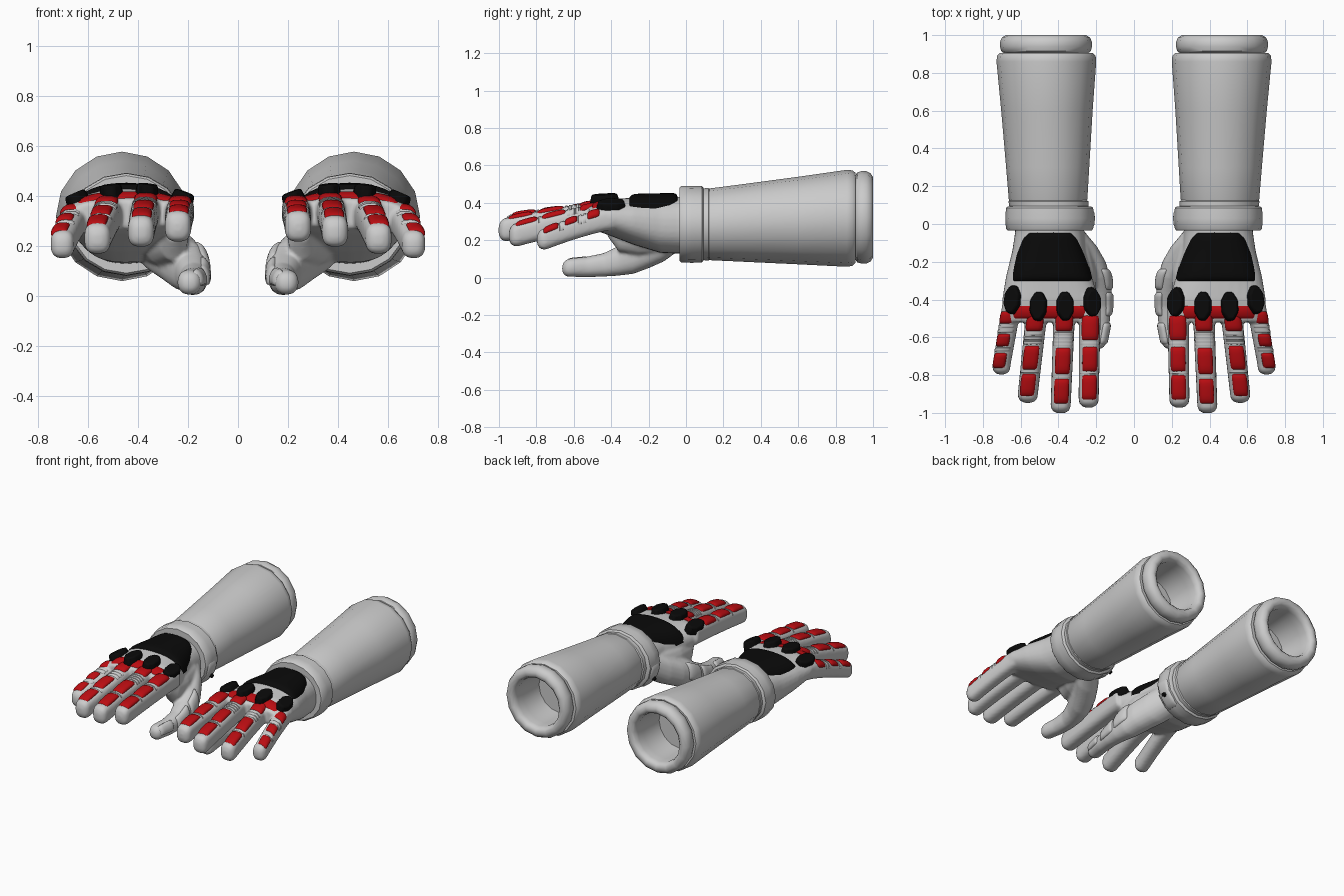
import bpy, bmesh, math
from mathutils import Vector, Matrix

if "Cube" in bpy.data.objects:
    bpy.data.objects.remove(bpy.data.objects["Cube"])


def material(name, rgb):
    m = bpy.data.materials.new(name)
    m.diffuse_color = (*rgb, 1)
    m.use_nodes = True
    m.node_tree.nodes["Principled BSDF"].inputs["Base Color"].default_value = m.diffuse_color
    return m


RED = material("red", (0.5, 0.004, 0.006))
BLACK = material("black", (0.003, 0.003, 0.003))


# Sections are (y, centre x, centre z, radius x, radius z)
def sec(secs, y):
    for a, b in zip(secs, secs[1:]):
        if min(a[0], b[0]) <= y <= max(a[0], b[0]) and a[0] != b[0]:
            t = (y - a[0]) / (b[0] - a[0])
            return [p + (q - p) * t for p, q in zip(a, b)]
    return secs[-1]


def on_section(s, ang, n=2.0):
    c, k = math.cos(ang), math.sin(ang)
    return Vector((s[1] + s[3] * math.copysign(abs(c) ** (2 / n), c), s[0],
                   s[2] + s[4] * math.copysign(abs(k) ** (2 / n), k)))


def add_loft(bm, secs, sides=16, n=2.0):
    rings = [[bm.verts.new(on_section(s, 2 * math.pi * i / sides, n)) for i in range(sides)] for s in secs]
    for a, b in zip(rings, rings[1:]):
        for i in range(sides):
            j = (i + 1) % sides
            bm.faces.new((a[i], a[j], b[j], b[i]))
    bm.faces.new(rings[0])
    bm.faces.new(rings[-1])


def finish(name, bm, mat=None, angle=40, fuse=False, bevel=0):
    bmesh.ops.recalc_face_normals(bm, faces=bm.faces[:])
    me = bpy.data.meshes.new(name)
    bm.to_mesh(me)
    bm.free()
    ob = bpy.data.objects.new(name, me)
    bpy.context.collection.objects.link(ob)
    if mat:
        me.materials.append(mat)
    bpy.ops.object.select_all(action='DESELECT')
    ob.select_set(True)
    bpy.context.view_layer.objects.active = ob
    if fuse:
        m = ob.modifiers.new("fuse", 'REMESH')
        m.mode, m.voxel_size, m.use_smooth_shade = 'VOXEL', 0.009, True
        m = ob.modifiers.new("soften", 'SMOOTH')
        m.factor, m.iterations = 0.5, 5
    else:
        bpy.ops.object.shade_smooth_by_angle(angle=math.radians(angle))
    if bevel:
        m = ob.modifiers.new("bevel", 'BEVEL')
        m.width, m.segments = bevel, 2
    ob.modifiers.new("pair", 'MIRROR')
    return ob


def loft(name, secs, **kw):
    bm = bmesh.new()
    add_loft(bm, secs)
    return finish(name, bm, **kw)


# Pillow-shaped patch on a surface f(u, v) -> (point, normal), edges sunk in
def add_patch(bm, f, h, nu=10, nv=10, power=6):
    def ease(i, n):
        return math.sin(math.pi / 2 * (2 * i / n - 1))
    grid = []
    for j in range(nv + 1):
        row = []
        for i in range(nu + 1):
            u, v = ease(i, nu), ease(j, nv)
            p, nrm = f(u, v)
            rise = math.sqrt(max(0, (1 - abs(u) ** power) * (1 - abs(v) ** power)))
            row.append(bm.verts.new(p + nrm * ((h + 0.012) * rise - 0.012)))
        grid.append(row)
    for a, b in zip(grid, grid[1:]):
        for i in range(nu):
            bm.faces.new((a[i], a[i + 1], b[i + 1], b[i]))


def wrap(secs, y0, y1, mid, half, n=2.0):
    def f(u, v):
        s = sec(secs, (y0 + y1) / 2 + (y1 - y0) / 2 * v)
        a = math.radians(mid - half * u)
        return on_section(s, a, n), Vector((math.cos(a), 0, math.sin(a)))
    return f


def tipped(secs, length):
    # Round off the end of a finger
    y, x, z, rx, rz = secs[-1]
    out = list(secs)
    for k in (0.35, 0.65, 0.85, 0.96, 1.0):
        q = max(0.3, (1 - k ** 2.5) ** .4)
        out.append((y - length * k, x, z - 0.005 * k, rx * q, rz * q))
    return out


# Sleeve with rolled end and hollow opening
sleeve = [(.11, .455, .285, .18, .17), (.112, .455, .285, .2, .185), (.13, .455, .285, .208, .192),
          (.3, .457, .292, .22, .207), (.6, .461, .305, .242, .234), (.86, .464, .317, .264, .259),
          (.89, .464, .318, .261, .255), (.905, .464, .319, .247, .242)]
roll = [(.906, .466, .322, .225, .225), (.915, .466, .322, .237, .24), (.94, .466, .322, .244, .248),
        (.965, .466, .322, .243, .247), (.987, .466, .322, .233, .236), (1, .466, .322, .213, .215),
        (1, .466, .322, .192, .192), (.987, .466, .322, .176, .176), (.96, .466, .322, .168, .168),
        (.9, .466, .322, .172, .172), (.74, .465, .316, .155, .155)]
loft("sleeve", sleeve + roll)

# Wrist band with inner lip, tab and button
band = [(-.035, .447, .285, .19, .17), (-.035, .447, .285, .222, .195), (-.025, .447, .285, .231, .204),
        (.03, .447, .285, .234, .206), (.085, .447, .285, .231, .204), (.092, .447, .285, .222, .196),
        (.094, .45, .285, .21, .192), (.12, .453, .285, .212, .194), (.13, .454, .285, .2, .185)]
loft("wrist_band", band)
bm = bmesh.new()
add_patch(bm, wrap(band, -.02, .075, 205, 28), .009)
finish("band_tab", bm)
bm = bmesh.new()
bmesh.ops.create_cone(bm, cap_ends=True, segments=12, radius1=.016, radius2=.012, depth=.02,
                      matrix=Matrix.Translation((.225, .03, .19)) @ Matrix.Rotation(-math.radians(115), 4, 'Y'))
finish("band_button", bm, BLACK)

# Hand: palm, fingers and thumb fused into one skin
palm = [(.05, .447, .285, .185, .155), (-.04, .447, .28, .182, .152), (-.14, .45, .282, .194, .149),
        (-.28, .45, .302, .228, .126), (-.40, .442, .320, .256, .098), (-.47, .44, .325, .254, .078),
        (-.52, .44, .327, .235, .055)]
base = [
    # base x, base z, tip x, tip y, tip z, roll, pad y ranges
    (.232, .335, .24, -.97, .278, 95, [(-.48, -.62), (-.645, -.785), (-.795, -.935)]),
    (.365, .348, .388, -1.0, .258, 92, [(-.47, -.57), (-.65, -.80), (-.815, -.955)]),
    (.505, .341, .562, -.945, .23, 82, [(-.47, -.57), (-.64, -.775), (-.79, -.915)]),
    (.638, .318, .702, -.795, .207, 66, [(-.46, -.53), (-.58, -.65), (-.68, -.765)]),
]
fingers = []
for bx, bz, tx, ty, tz, tilt, pads in base:
    y0, y1 = -.38, ty + .045
    w = .058 if tilt > 70 else .052
    secs = []
    for k in range(7):
        t = k / 6
        secs.append((y0 + (y1 - y0) * t, bx + (tx - bx) * t, bz + (tz - bz) * t ** 1.3,
                     w * (1 - .08 * t), (w + .009) * (1 - .06 * t)))
    fingers.append(tipped(secs, .047))
thumb = tipped([(-.03, .36, .25, .09, .1), (-.12, .295, .19, .1, .105), (-.2, .245, .15, .095, .1),
                (-.28, .21, .118, .085, .098), (-.36, .186, .09, .068, .08), (-.44, .176, .068, .055, .063),
                (-.53, .18, .057, .051, .055), (-.61, .194, .054, .049, .05)], .052)
bm = bmesh.new()
add_loft(bm, palm, 32, 2.3)
for f in fingers:
    add_loft(bm, f, 20, 2.8)
add_loft(bm, thumb, 20, 2.3)
# Web of flesh between thumb and palm
add_loft(bm, [(-.1, .33, .23, .1, .11), (-.25, .29, .225, .09, .11), (-.36, .26, .23, .06, .09),
              (-.42, .26, .27, .03, .05)], 20)
finish("hand", bm, fuse=True)

# Red finger pads and grey flex ridges
red, ridges = bmesh.new(), bmesh.new()
for f, (_, _, _, _, _, tilt, pads) in zip(fingers, base):
    for k, (a, b) in enumerate(pads):
        add_patch(red, wrap(f, a, b, tilt, 52 if k == 0 else 44, 2.8), .011, power=4)
    for (_, a), (b, _) in zip(pads, pads[1:]):
        count = max(1, int((a - b) / .02))
        step = (a - b) / count
        for i in range(count):
            y = a - step * (i + .5)
            add_patch(ridges, wrap(f, y + step * .45, y - step * .45, tilt, 68, 2.8), .005, 10, 4)


# Patch laid over the back of the hand between two edges at each y
def over_back(rows):
    def f(u, v):
        q = (v + 1) / 2 * (len(rows) - 1)
        i = min(int(q), len(rows) - 2)
        y, l, r = [a + (b - a) * (q - i) for a, b in zip(rows[i], rows[i + 1])]
        x = (l + r) / 2 + (r - l) / 2 * u
        s = sec(palm, y)
        d = min(.98, abs((x - s[1]) / s[3]))
        return Vector((x, y, s[2] + s[4] * (1 - d ** 2.3) ** (1 / 2.3))), Vector((0, 0, 1))
    return f


add_patch(red, over_back([(-.43, .21, .65), (-.505, .21, .65)]), .010, 20, 6)
finish("red_finger_pads", red, RED, 60)
finish("flex_ridges", ridges, None, 60)

# Black back plate
bm = bmesh.new()
add_patch(bm, over_back([(-.045, .335, .555), (-.08, .3, .59), (-.16, .262, .622), (-.24, .232, .64),
                         (-.305, .218, .648)]), .02, 20, 14, 10)
finish("back_plate", bm, BLACK, 60)

# Black octagonal knuckle guards
bm = bmesh.new()
for x, y, z, roll_deg, yaw in ((.222, -.415, .388, -20, 4), (.364, -.435, .418, -6, 2),
                               (.507, -.435, .416, 6, -4), (.642, -.4, .384, 24, -9)):
    m = (Matrix.Translation((x, y, z)) @ Matrix.Rotation(math.radians(-yaw), 4, 'Z')
         @ Matrix.Rotation(math.radians(roll_deg), 4, 'Y') @ Matrix.Rotation(math.radians(3), 4, 'X')
         @ Matrix.Diagonal((.051, .086, .058, 1)) @ Matrix.Rotation(math.pi / 8, 4, 'Z'))
    bmesh.ops.create_cone(bm, cap_ends=True, segments=8, radius1=1.03, radius2=.86, depth=1, matrix=m)
finish("knuckle_guards", bm, BLACK, 50, bevel=.01)

# Raised panels on the outside of the thumb
bm = bmesh.new()
add_patch(bm, wrap(thumb, -.235, -.35, 160, 38, 2.3), .012)
add_patch(bm, wrap(thumb, -.36, -.49, 160, 42, 2.3), .012)
add_patch(bm, wrap(thumb, -.52, -.64, 150, 45, 2.3), .010)
finish("thumb_panels", bm, None, 60)
